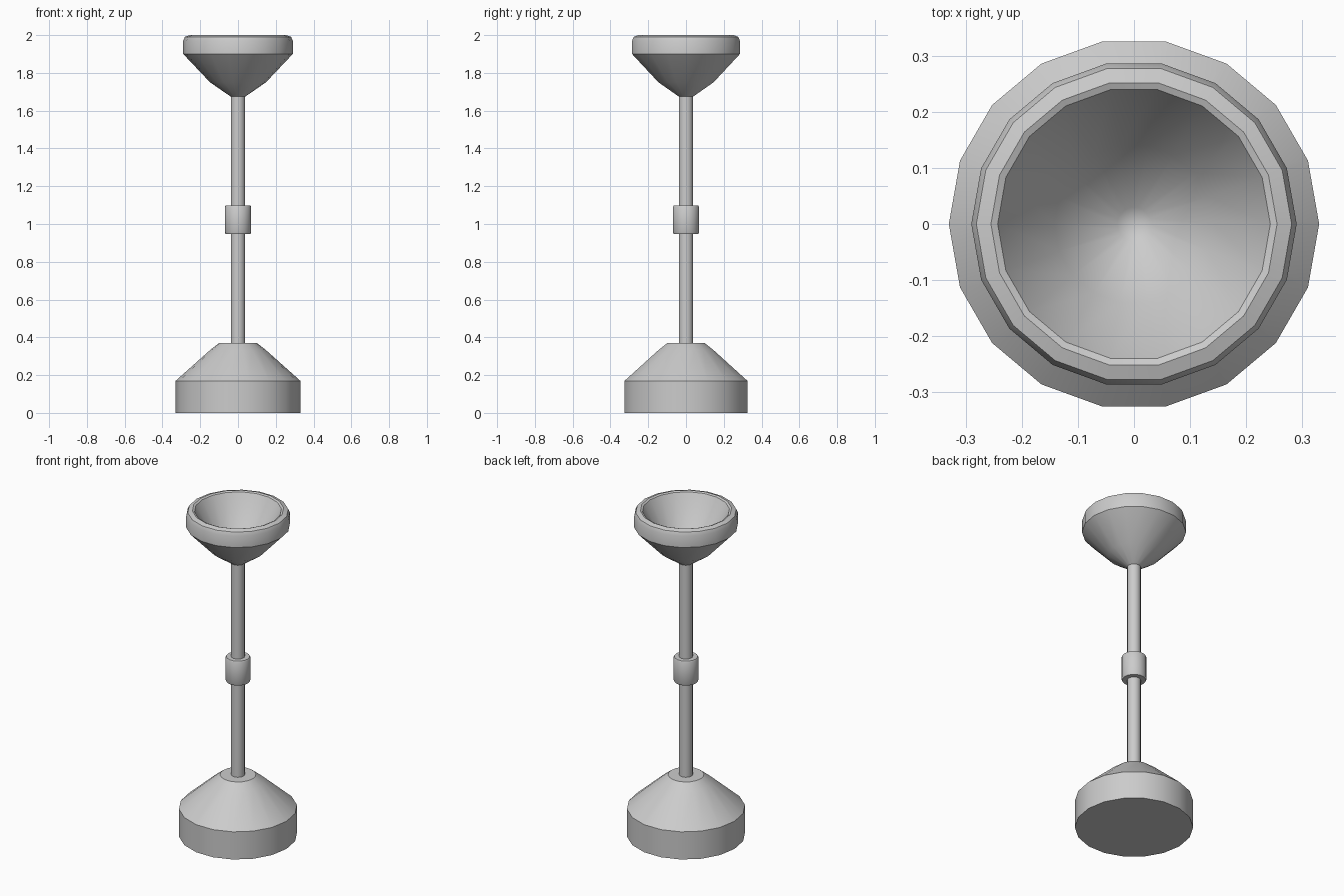
import bpy, bmesh, math

cube = bpy.data.objects.get("Cube")
if cube:
    bpy.data.objects.remove(cube, do_unlink=True)

grey = bpy.data.materials.new("light_grey")
grey.use_nodes = True
colour = (0.6, 0.6, 0.6, 1)
grey.diffuse_color = colour
grey.node_tree.nodes["Principled BSDF"].inputs["Base Color"].default_value = colour


def lathe(name, profile, sides=18, crease=30):
    """Revolve (radius, height) points about z; zero radius makes a pole."""
    bm = bmesh.new()
    rings = []
    for r, z in profile:
        angles = [2 * math.pi * i / sides for i in range(sides if r else 1)]
        rings.append([bm.verts.new((r * math.cos(a), r * math.sin(a), z)) for a in angles])
    for low, high in zip(rings, rings[1:]):
        for i in range(sides):
            j = (i + 1) % sides
            if len(low) == 1:
                bm.faces.new((low[0], high[j], high[i]))
            elif len(high) == 1:
                bm.faces.new((low[i], low[j], high[0]))
            else:
                bm.faces.new((low[i], low[j], high[j], high[i]))
    bmesh.ops.recalc_face_normals(bm, faces=bm.faces)
    mesh = bpy.data.meshes.new(name)
    bm.to_mesh(mesh)
    bm.free()
    mesh.materials.append(grey)
    obj = bpy.data.objects.new(name, mesh)
    bpy.context.collection.objects.link(obj)
    bpy.ops.object.select_all(action="DESELECT")
    obj.select_set(True)
    bpy.context.view_layer.objects.active = obj
    bpy.ops.object.shade_smooth_by_angle(angle=math.radians(crease))
    return obj


# Weighted foot with a domed shoulder
lathe("base", [(0, 0), (0.33, 0), (0.33, 0.17), (0.145, 0.335), (0.10, 0.37), (0, 0.37)])

# Slim pole and its middle collar
lathe("pole", [(0, 0.36), (0.038, 0.36), (0.038, 1.69), (0, 1.69)])
lathe("collar", [(0, 0.947), (0.066, 0.947), (0.07, 0.955), (0.07, 1.09),
                 (0.066, 1.097), (0, 1.097)], crease=50)

# Open dish: outer cone, rounded rim, then hollow inside
lathe("bowl", [(0, 1.672), (0.035, 1.672), (0.148, 1.75), (0.29, 1.90), (0.29, 1.97),
               (0.281, 1.991), (0.255, 2.0), (0.243, 1.995),
               (0.142, 1.82), (0.03, 1.715), (0, 1.708)], crease=35)
